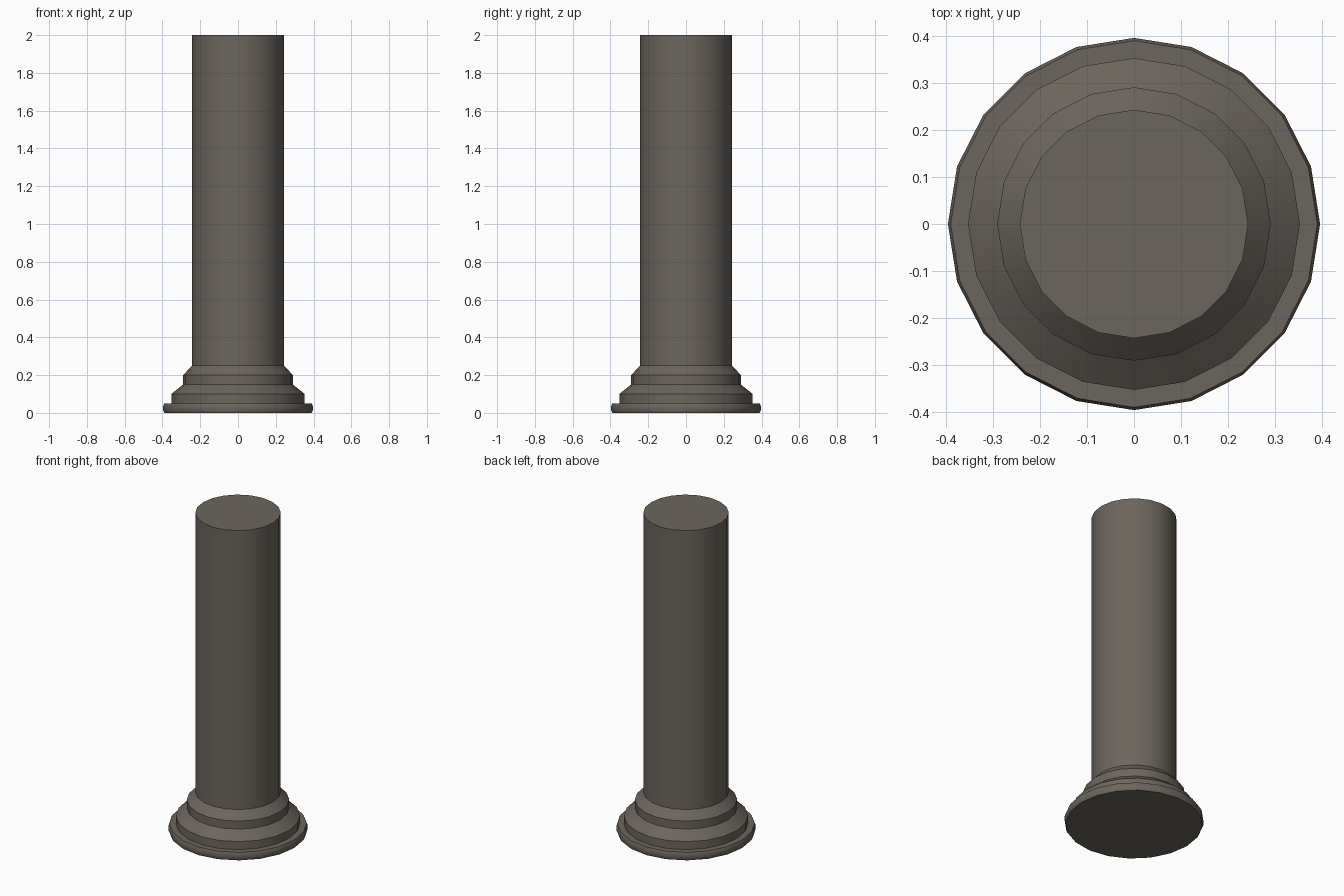
import bpy, math

if "Cube" in bpy.data.objects:
    bpy.data.objects.remove(bpy.data.objects["Cube"])

SIDES = 20

stone = bpy.data.materials.new("grey_brown_stone")
stone.diffuse_color = (0.15, 0.13, 0.11, 1)
stone.use_nodes = True
stone.node_tree.nodes["Principled BSDF"].inputs["Base Color"].default_value = stone.diffuse_color

# Column profile from bottom to top: (radius, height)
profile = [
    (0.390, 0.00), (0.396, 0.013), (0.396, 0.037), (0.390, 0.05),  # plinth
    (0.353, 0.05), (0.353, 0.10), (0.291, 0.15),                   # lower step
    (0.291, 0.20), (0.243, 0.25),                                  # upper step
    (0.243, 2.00),                                                 # shaft
]

# Revolve the profile and cap both ends
verts = [(r * math.cos(2 * math.pi * i / SIDES), r * math.sin(2 * math.pi * i / SIDES), z)
         for r, z in profile for i in range(SIDES)]
faces = [(k * SIDES + i, k * SIDES + (i + 1) % SIDES,
          (k + 1) * SIDES + (i + 1) % SIDES, (k + 1) * SIDES + i)
         for k in range(len(profile) - 1) for i in range(SIDES)]
faces.append(tuple(reversed(range(SIDES))))
faces.append(tuple(range(len(verts) - SIDES, len(verts))))

mesh = bpy.data.meshes.new("column")
mesh.from_pydata(verts, [], faces)
mesh.materials.append(stone)
column = bpy.data.objects.new("column", mesh)
bpy.context.collection.objects.link(column)

# Smooth round sides, sharp steps
bpy.context.view_layer.objects.active = column
column.select_set(True)
bpy.ops.object.shade_smooth_by_angle(angle=math.radians(30))
